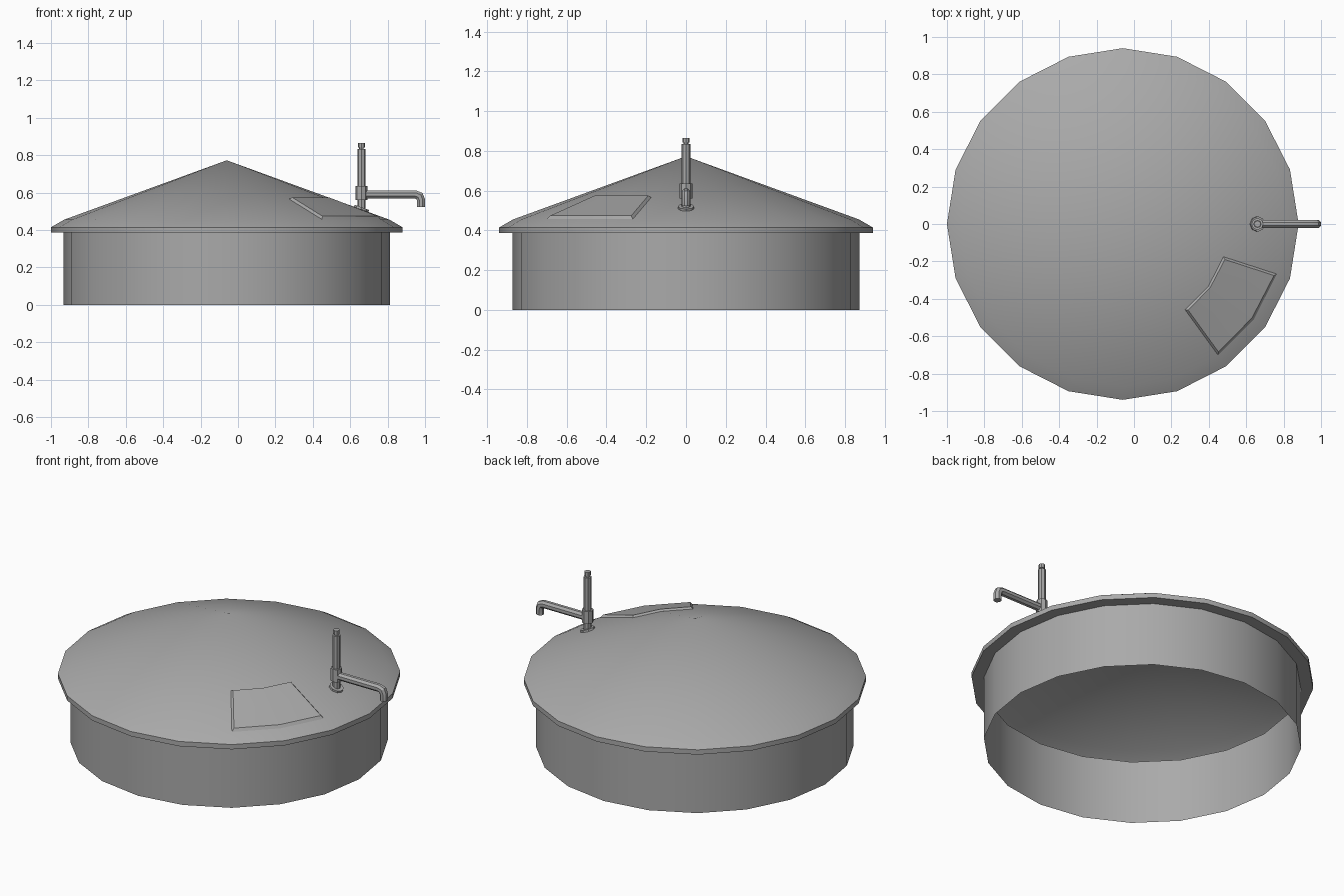
import bpy
import bmesh
from math import sin, cos, pi, radians, atan
from mathutils import Matrix, Vector

cube = bpy.data.objects.get("Cube")
if cube:
    bpy.data.objects.remove(cube, do_unlink=True)

CENTRE = Vector((-0.06, 0, 0))     # tank axis
SIDES = 20
APEX, SLOPE = 0.773, 0.365         # roof cone
WALL_R, WALL_TOP = 0.872, 0.386
PIPE_X = 0.66

grey = bpy.data.materials.new("grey metal")
grey.use_nodes = True
colour = (0.4, 0.4, 0.4, 1)
grey.diffuse_color = colour
grey.node_tree.nodes["Principled BSDF"].inputs["Base Color"].default_value = colour


def finish(name, bm, location=(0, 0, 0), recalc=True):
    if recalc:
        bmesh.ops.recalc_face_normals(bm, faces=bm.faces[:])
    mesh = bpy.data.meshes.new(name)
    bm.to_mesh(mesh)
    bm.free()
    mesh.materials.append(grey)
    ob = bpy.data.objects.new(name, mesh)
    ob.location = location
    bpy.context.collection.objects.link(ob)
    bpy.ops.object.select_all(action="DESELECT")
    ob.select_set(True)
    bpy.context.view_layer.objects.active = ob
    bpy.ops.object.shade_smooth_by_angle(angle=radians(30))


def lathe(name, profile, sides, location, tilt=0):
    """Spin (radius, z) points about the z axis."""
    bm = bmesh.new()
    rings = []
    for r, z in profile:
        count = sides if r > 0 else 1
        rings.append([bm.verts.new((r * cos(2 * pi * i / sides), r * sin(2 * pi * i / sides), z))
                      for i in range(count)])
    for a, b in zip(rings, rings[1:]):
        for i in range(sides):
            j = (i + 1) % sides
            quad = [a[i % len(a)], a[j % len(a)], b[j % len(b)], b[i % len(b)]]
            bm.faces.new(list(dict.fromkeys(quad)))
    bmesh.ops.rotate(bm, verts=bm.verts[:], matrix=Matrix.Rotation(tilt, 3, "Y"))
    # Profiles run upward on the outside, so the winding already faces out
    finish(name, bm, location, recalc=False)


def sweep(name, path, radius, sides=8):
    """Sweep a polygon along a path in the xz plane, mitred at the bends."""
    bm = bmesh.new()
    pts = [Vector((x, 0, z)) for x, z in path]
    rings = []
    for k, p in enumerate(pts):
        before = (p - pts[k - 1]).normalized() if k else None
        after = (pts[k + 1] - p).normalized() if k + 1 < len(pts) else before
        before = before or after
        tangent = (before + after).normalized()
        across = Vector((-tangent.z, 0, tangent.x)) / tangent.dot(before)
        ring = []
        for i in range(sides):
            a = 2 * pi * (i + 0.5) / sides
            ring.append(bm.verts.new(p + radius * (cos(a) * across + sin(a) * Vector((0, 1, 0)))))
        rings.append(ring)
    for a, b in zip(rings, rings[1:]):
        for i in range(sides):
            j = (i + 1) % sides
            bm.faces.new((a[i], a[j], b[j], b[i]))
    bm.faces.new(rings[0])
    bm.faces.new(rings[-1])
    finish(name, bm)


def roof_z(r):
    return APEX - SLOPE * r


# Open-bottomed tank wall
lathe("tank_wall", [(WALL_R, 0), (WALL_R, WALL_TOP)], SIDES, CENTRE)

# Conical sheet roof with an overhanging eave, hollow inside
lathe("roof", [(WALL_R, WALL_TOP), (0.94, WALL_TOP), (0.94, 0.415),
               (0.87, roof_z(0.87)), (0, APEX)], SIDES, CENTRE)

# Raised access hatch with a sloped skirt, spanning two roof facets
bm = bmesh.new()
loops = []
for lift, inset in ((0, 0), (0.013, 0.012)):
    loop = []
    for r, steps in ((0.566 + inset, (-3, -2, -1)), (0.866 - inset, (-1, -2, -3))):
        for step in steps:
            a = step * 2 * pi / SIDES - (step + 2) * inset / r
            loop.append(bm.verts.new((r * cos(a), r * sin(a), roof_z(r) + lift)))
    loops.append(loop)
low, high = loops
for i in range(len(low)):
    j = (i + 1) % len(low)
    bm.faces.new((low[i], low[j], high[j], high[i]))
for i in (0, 1):
    bm.faces.new((high[i], high[i + 1], high[4 - i], high[5 - i]))
finish("roof_hatch", bm, CENTRE)

# Vent pipe: tilted flange, riser, collar and cap
flange_z = roof_z(PIPE_X - CENTRE.x)
lathe("pipe_flange", [(0, 0), (0.041, 0), (0.041, 0.012), (0, 0.012)], 8,
      (PIPE_X - 0.002, 0, flange_z), atan(SLOPE))
lathe("riser_pipe", [(0, 0.51), (0.022, 0.51), (0.022, 0.834), (0, 0.834)], 8, (PIPE_X, 0, 0))
lathe("pipe_collar", [(0, 0.56), (0.032, 0.56), (0.032, 0.636), (0, 0.636)], 8, (PIPE_X, 0, 0))
lathe("pipe_cap", [(0, 0.83), (0.012, 0.83), (0.012, 0.842), (0.018, 0.842),
                   (0.018, 0.866), (0, 0.866)], 8, (PIPE_X, 0, 0))

# Side spout with a bent-down end
sweep("spout_pipe", [(PIPE_X, 0.59), (0.95, 0.59), (0.97, 0.582),
                     (0.978, 0.562), (0.978, 0.524)], 0.023)
